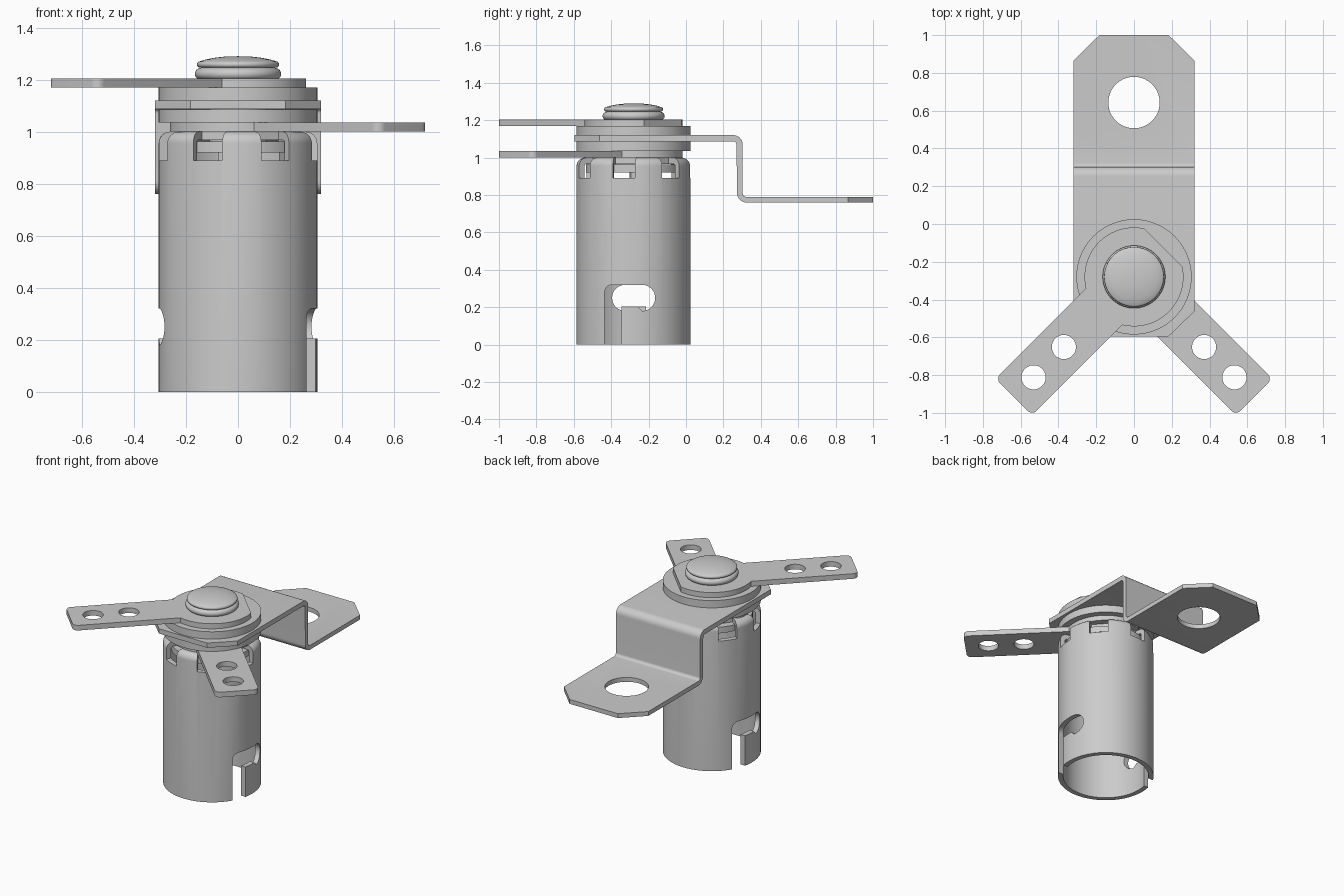
import bpy, bmesh
from math import sin, cos, pi, radians, asin, acos
from mathutils import Matrix

if "Cube" in bpy.data.objects:
    bpy.data.objects.remove(bpy.data.objects["Cube"])

CY = -0.28          # y of the socket axis
AXIS = Matrix.Translation((0, CY, 0))


def arc(cx, cy, r, a0, a1, n=8):
    return [(cx + r * cos(radians(a0 + (a1 - a0) * i / n)),
             cy + r * sin(radians(a0 + (a1 - a0) * i / n))) for i in range(n + 1)]


def finish(name, bm, matrix):
    bmesh.ops.remove_doubles(bm, verts=bm.verts, dist=1e-5)
    bmesh.ops.transform(bm, matrix=matrix, verts=bm.verts)
    bmesh.ops.recalc_face_normals(bm, faces=bm.faces)
    mesh = bpy.data.meshes.new(name)
    bm.to_mesh(mesh)
    bm.free()
    obj = bpy.data.objects.new(name, mesh)
    bpy.context.collection.objects.link(obj)
    return obj


def prism(name, loops, z0, z1, matrix=Matrix()):
    """Extrude an outline (first loop) with holes (other loops) from z0 to z1."""
    bm = bmesh.new()
    for loop in loops:
        vs = [bm.verts.new((x, y, z0)) for x, y in loop]
        for a, b in zip(vs, vs[1:] + vs[:1]):
            bm.edges.new((a, b))
    bmesh.ops.remove_doubles(bm, verts=bm.verts, dist=1e-5)
    bmesh.ops.triangle_fill(bm, edges=bm.edges[:], use_beauty=True, normal=(0, 0, 1))
    ext = bmesh.ops.extrude_face_region(bm, geom=bm.faces[:])
    top = [g for g in ext["geom"] if isinstance(g, bmesh.types.BMVert)]
    bmesh.ops.translate(bm, verts=top, vec=(0, 0, z1 - z0))
    return finish(name, bm, matrix)


def lathe(name, profile, closed=False, n=96):
    """Revolve (radius, z) points about the socket axis."""
    bm = bmesh.new()
    rings = [[bm.verts.new((r * cos(2 * pi * i / n), r * sin(2 * pi * i / n), z))
              for i in range(n)] for r, z in profile]
    pairs = list(zip(rings, rings[1:])) + ([(rings[-1], rings[0])] if closed else [])
    for a, b in pairs:
        for i in range(n):
            j = (i + 1) % n
            bm.faces.new((a[i], a[j], b[j], b[i]))
    return finish(name, bm, AXIS)


def boolean(obj, cutter, op='DIFFERENCE'):
    mod = obj.modifiers.new("cut", 'BOOLEAN')
    mod.operation, mod.object, mod.solver = op, cutter, 'EXACT'
    bpy.context.view_layer.objects.active = obj
    bpy.ops.object.modifier_apply(modifier=mod.name)
    bpy.data.objects.remove(cutter)


def turn(deg):
    return AXIS @ Matrix.Rotation(radians(deg), 4, 'Z')


# y, z profile standing up: local (x, y, z) -> world (y, z, x)
STAND = Matrix(((0, 0, 1, 0), (1, 0, 0, 0), (0, 1, 0, 0), (0, 0, 0, 1)))

# Socket sleeve: thin tube with a rounded, inward-turned top
R, T = 0.305, 0.033
sleeve = lathe("socket_sleeve",
               [(R, 0)] + arc(R - 0.045, 0.955, 0.045, 0, 90) + [(0.2, 1.0), (0.2, 1 - T)]
               + arc(R - 0.045, 0.955, 0.012, 90, 0, 4) + [(R - T, 0)], closed=True)

# Seven notches around the top
for k in range(7):
    boolean(sleeve, prism("notch_cutter",
                          [[(0.215, -0.06), (0.4, -0.06), (0.4, 0.06), (0.215, 0.06)]],
                          0.89, 1.05, turn(-10 + k * 360 / 7)))

# Two opposite bayonet slots at the bottom
slot = ([(-0.065, -0.05), (-0.065, 0.205), (0.02, 0.205)]
        + arc(0.045, 0.25, 0.07, -90, 90, 16) + arc(-0.115, 0.28, 0.04, 90, 180)
        + [(-0.155, -0.05)])
for a in (0, 180):
    boolean(sleeve, prism("slot_cutter", [slot], 0.1, 0.5, turn(a) @ STAND))

# Insulating disc inside, stacked washers and rivet
lathe("inner_disc", [(0, 0.92), (0.255, 0.92), (0.255, 0.962), (0, 0.962)])
for name, z0, z1 in (("lower_washer", 1.035, 1.085), ("upper_washer", 1.12, 1.17)):
    lathe(name, [(0, z0), (R, z0), (R, z1), (0, z1)])
lathe("rivet_shaft", [(0, 0.93), (0.11, 0.93), (0.11, 1.22), (0, 1.22)])
lathe("rivet_head",
      [(0, 1.2), (0.145, 1.2)] + arc(0.144, 1.222, 0.022, -90, 80, 10)
      + [(0.142, 1.246)] + arc(0.146, 1.258, 0.012, -80, 70, 6)
      + [(0.125, 1.277), (0.09, 1.284), (0.05, 1.2885), (0, 1.29)])


# Terminal tabs: disc with a flat at the back and a drilled arm
def terminal(name, z0, z1, angle):
    r, w, tip, c = 0.262, 0.137, 0.9, 0.035
    a0 = asin(w / r) * 180 / pi
    a1 = acos(-0.22 / r) * 180 / pi
    outline = (arc(tip - c, -w + c, c, -90, 0) + arc(tip - c, w - c, c, 0, 90)
               + arc(0, 0, r, a0, a1, 28) + arc(0, 0, r, -a1, -a0, 28))
    holes = [arc(u, 0, 0.064, 0, 360, 40)[:-1] for u in (0.525, 0.752)]
    prism(name, [outline] + holes, z0, z1, turn(angle))


terminal("lower_terminal", 1.0, 1.035, -45)
terminal("upper_terminal", 1.17, 1.205, -135)

# Mounting bracket: bent strip trimmed to its plan outline
strip = ([(-0.7, 1.12)] + arc(0.253, 1.07, 0.05, 90, 0)
         + arc(0.323, 0.81, 0.02, 180, 270, 6) + [(1.1, 0.79), (1.1, 0.76)]
         + arc(0.323, 0.81, 0.05, 270, 180) + arc(0.253, 1.07, 0.017, 0, 90, 6)
         + [(-0.7, 1.087)])
bracket = prism("mounting_bracket", [strip], -0.4, 0.4, STAND)
plan = [(-0.183, -0.595), (0.183, -0.595), (0.32, -0.462), (0.32, 0.865),
        (0.183, 1.0), (-0.183, 1.0), (-0.32, 0.865), (-0.32, -0.462)]
boolean(bracket, prism("bracket_plan", [plan, arc(0, 0.643, 0.136, 0, 360, 64)[:-1]],
                       0.5, 1.4), 'INTERSECT')

# Smooth shading with crisp edges
bpy.ops.object.select_all(action='SELECT')
bpy.context.view_layer.objects.active = sleeve
bpy.ops.object.shade_smooth_by_angle(angle=radians(30))
